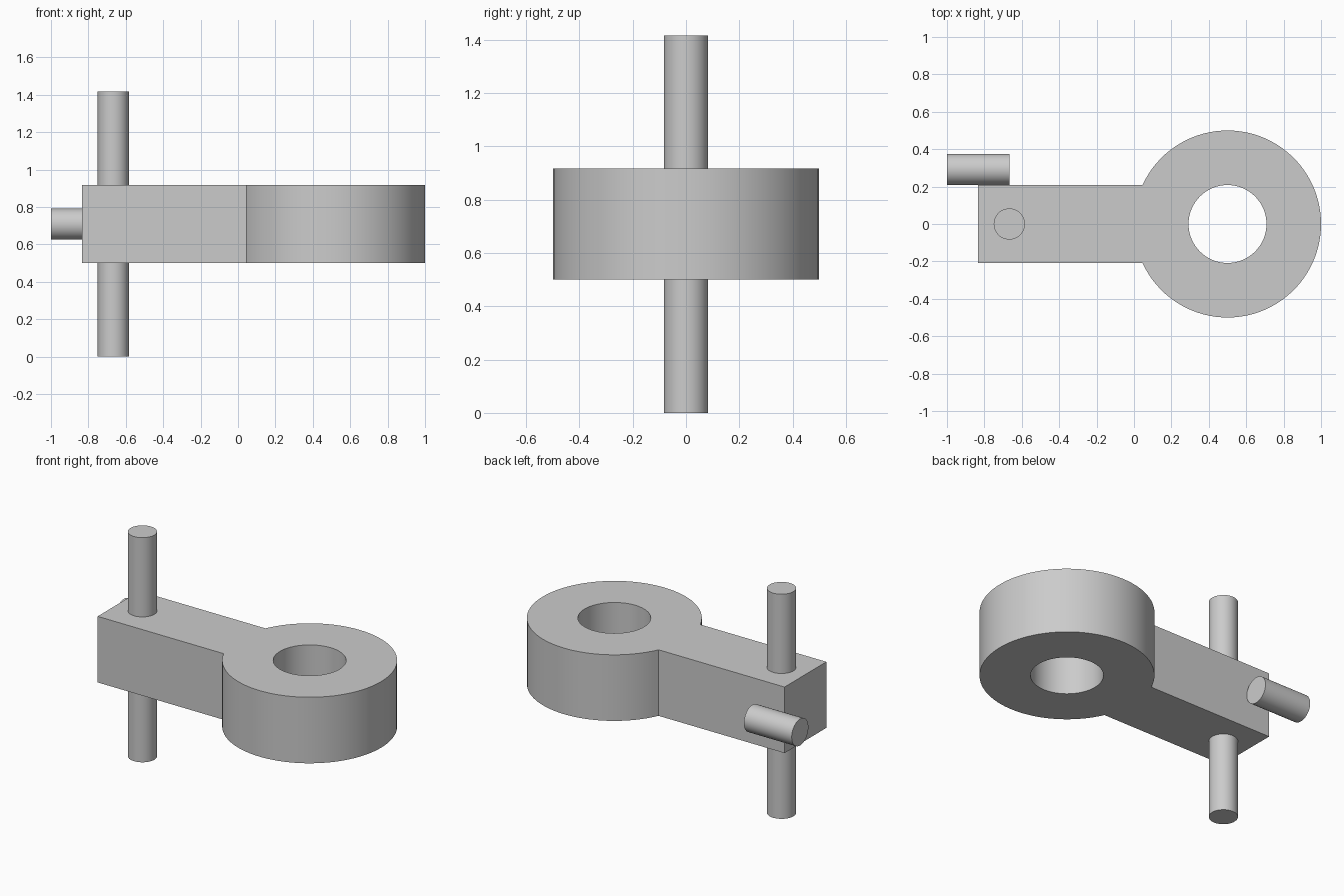
import bpy, bmesh, math

if "Cube" in bpy.data.objects:
    bpy.data.objects.remove(bpy.data.objects["Cube"], do_unlink=True)

UNIT = 1 / 12                       # every size is a multiple of this
EYE_X, EYE_R, HOLE_R = 0.5, 0.5, 2.5 * UNIT
ARM_END, ARM_HALF = -10 * UNIT, 2.5 * UNIT
THICK, MID_Z = 5 * UNIT, 8.5 * UNIT
PIN_R, PIN_X = UNIT, -8 * UNIT

grey = bpy.data.materials.new("plain_grey")
grey.use_nodes = True
colour = (0.6, 0.6, 0.6, 1)
grey.diffuse_color = colour
grey.node_tree.nodes["Principled BSDF"].inputs["Base Color"].default_value = colour


def finish(obj, name):
    obj.name = obj.data.name = name
    obj.data.materials.clear()
    obj.data.materials.append(grey)
    bpy.ops.object.select_all(action="DESELECT")
    obj.select_set(True)
    bpy.context.view_layer.objects.active = obj
    bpy.ops.object.shade_smooth_by_angle(angle=math.radians(30))


def arc(radius, start, end, steps):
    angles = [start + (end - start) * i / steps for i in range(steps + 1)]
    return [(EYE_X + radius * math.cos(a), radius * math.sin(a)) for a in angles]


def pin(name, location, length, rotation=(0, 0, 0)):
    bpy.ops.mesh.primitive_cylinder_add(vertices=48, radius=PIN_R, depth=length,
                                        location=location, rotation=rotation)
    finish(bpy.context.object, name)


# Arm and eye: one keyhole outline with a round hole, extruded
join = math.pi - math.asin(ARM_HALF / EYE_R)
outline = arc(EYE_R, -join, join, 80) + [(ARM_END, ARM_HALF), (ARM_END, -ARM_HALF)]
hole = arc(HOLE_R, 0, math.tau, 64)[:-1]

curve = bpy.data.curves.new("arm_outline", "CURVE")
curve.dimensions = "2D"
curve.fill_mode = "BOTH"
curve.extrude = THICK / 2
for points in (outline, hole):
    spline = curve.splines.new("POLY")
    spline.points.add(len(points) - 1)
    for point, (x, y) in zip(spline.points, points):
        point.co = (x, y, 0, 1)
    spline.use_cyclic_u = True

arm = bpy.data.objects.new("arm_with_eye", curve)
arm.location.z = MID_Z
bpy.context.collection.objects.link(arm)
bpy.ops.object.select_all(action="DESELECT")
arm.select_set(True)
bpy.context.view_layer.objects.active = arm
bpy.ops.object.convert(target="MESH")
arm = bpy.context.object

# Weld the caps to the walls
bm = bmesh.new()
bm.from_mesh(arm.data)
bmesh.ops.remove_doubles(bm, verts=bm.verts, dist=1e-4)
bmesh.ops.recalc_face_normals(bm, faces=bm.faces)
bm.to_mesh(arm.data)
bm.free()
finish(arm, "arm_with_eye")

# Upright pin through the arm, and side pin lying against its back face
pin("upright_pin", (PIN_X, 0, MID_Z), 17 * UNIT)
pin("side_pin", (-10 * UNIT, ARM_HALF + PIN_R, MID_Z), 4 * UNIT, (0, math.pi / 2, 0))
